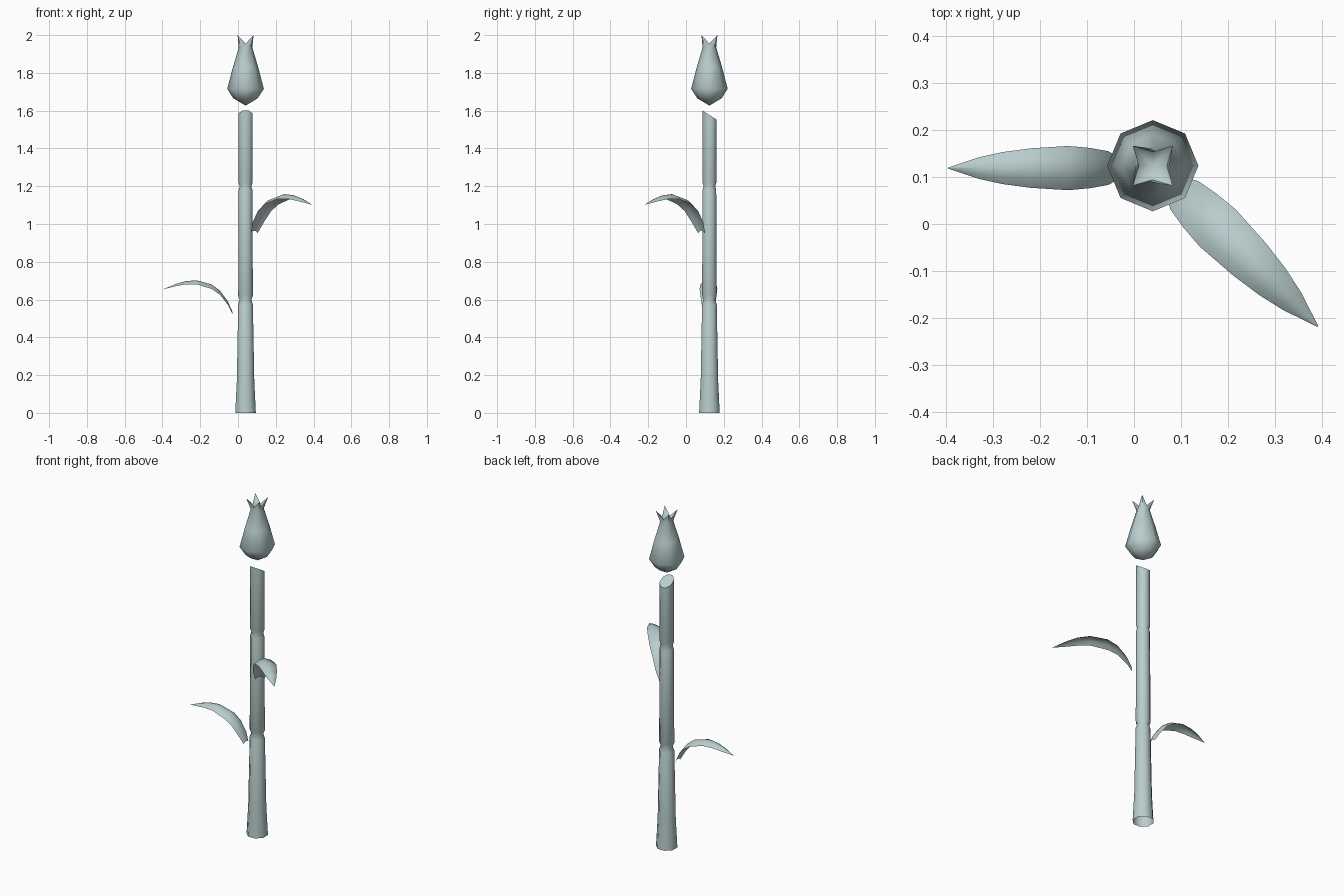
import bpy, math
from mathutils import Vector

if "Cube" in bpy.data.objects:
    bpy.data.objects.remove(bpy.data.objects["Cube"])

AXIS = Vector((0.04, 0.124, 0))
SIDES = 8

# One pale grey-green material for the whole plant
mat = bpy.data.materials.new("pale_sage")
mat.use_nodes = True
colour = (0.49, 0.61, 0.61, 1)
mat.diffuse_color = colour
mat.node_tree.nodes["Principled BSDF"].inputs["Base Color"].default_value = colour


def make(name, verts, faces, angle):
    mesh = bpy.data.meshes.new(name)
    mesh.from_pydata(verts, [], faces)
    mesh.materials.append(mat)
    obj = bpy.data.objects.new(name, mesh)
    bpy.context.collection.objects.link(obj)
    bpy.ops.object.select_all(action="DESELECT")
    obj.select_set(True)
    bpy.context.view_layer.objects.active = obj
    bpy.ops.object.shade_smooth_by_angle(angle=math.radians(angle))
    return obj


def ring(radius, z, turn=0.0):
    return [AXIS + Vector((radius * math.cos(a), radius * math.sin(a), z))
            for a in (math.tau * i / SIDES + turn for i in range(SIDES))]


def bridge(rows, n, closed=True):
    return [(r * n + i, r * n + (i + 1) % n, (r + 1) * n + (i + 1) % n, (r + 1) * n + i)
            for r in range(rows - 1) for i in range(n if closed else n - 1)]


# Stem: tapered tube with two pinched joints and a slanted cut at the top
profile = [(0.059, 0), (0.05, 0.17), (0.042, 0.575), (0.033, 0.6), (0.042, 0.62),
           (0.039, 1.18), (0.033, 1.2), (0.04, 1.22), (0.04, 1.577)]
verts = [v for r, z in profile for v in ring(r, z, math.pi / SIDES)]
for v in verts[-SIDES:]:
    v.z -= 0.64 * (v.y - AXIS.y)
faces = bridge(len(profile), SIDES)
faces.append(tuple(range(len(verts) - SIDES, len(verts))))
make("stem", verts, faces, 50)

# Flower bud: eight-sided bulb whose rim rises to four flared petal tips
bud = [(0.064, 1.665), (0.097, 1.715), (0.067, 1.83), (0.036, 1.935)]
verts = [v for r, z in bud for v in ring(r, z)]
for i in range(SIDES):
    a = math.tau * i / SIDES
    r, z = (0.06, 2.0) if i % 2 else (0.03, 1.955)
    verts.append(AXIS + Vector((r * math.cos(a), r * math.sin(a), z)))
rows = len(bud) + 1
faces = bridge(rows, SIDES)
base, heart = len(verts), len(verts) + 1
verts += [AXIS + Vector((0, 0, 1.627)), AXIS + Vector((0, 0, 1.925))]
rim = (rows - 1) * SIDES
for i in range(SIDES):
    j = (i + 1) % SIDES
    faces += [(base, j, i), (rim + i, rim + j, heart)]
make("flower_bud", verts, faces, 60)

# Leaves: arched blades; each row gives distance, height and half width
BLADE = [(0, 0, 0.022), (0.025, 0.055, 0.036), (0.065, 0.11, 0.043), (0.11, 0.143, 0.047),
         (0.19, 0.165, 0.042), (0.25, 0.16, 0.034), (0.3, 0.145, 0.023), (0.366, 0.118, 0.001)]
ACROSS = (-1, -0.55, 0, 0.55, 1)


def leaf(name, root, heading, size):
    d = Vector((math.cos(heading), math.sin(heading), 0))
    side = Vector((-d.y, d.x, 0))
    points = []
    for dist, height, half in BLADE:
        for t in ACROSS:
            droop = 0.5 * half * t * t
            points.append(Vector(root) + size * (d * dist + side * half * t
                                                 + Vector((0, 0, height - droop))))
    make(name, points, bridge(len(BLADE), len(ACROSS), False), 60)


leaf("lower_leaf", (-0.03, 0.119, 0.537), math.pi, 1.0)
leaf("upper_leaf", (0.086, 0.082, 0.965), math.radians(-44.5), 1.17)
